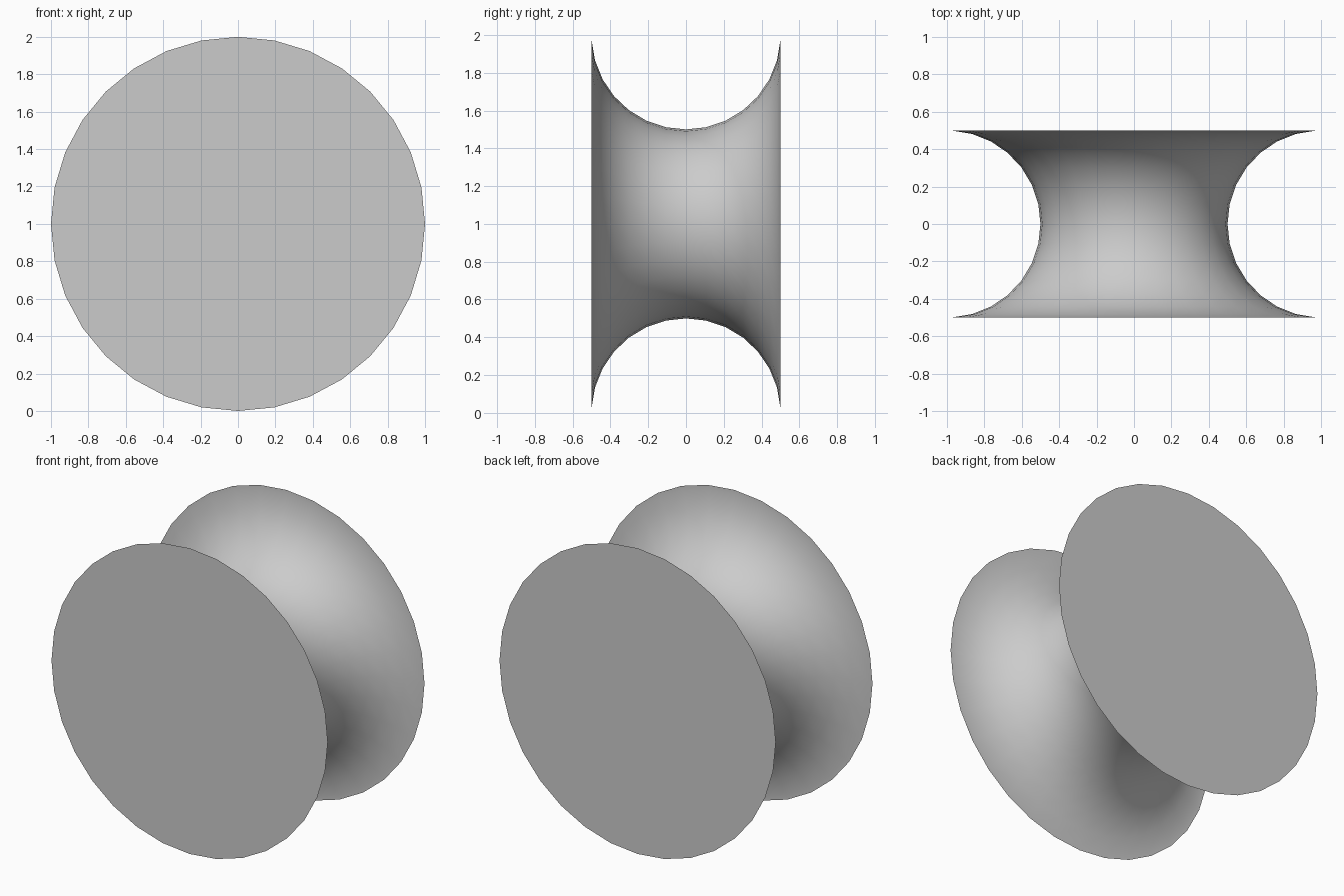
import bpy, bmesh
from math import sin, cos, pi, radians

if "Cube" in bpy.data.objects:
    bpy.data.objects.remove(bpy.data.objects["Cube"])

SIDES = 32
STEP = radians(12.4)

# Concave quarter-round profile, mirrored about the waist: (radius, y)
half = [(1 - 0.5 * cos(i * STEP), 0.5 * sin(i * STEP)) for i in range(8)] + [(1.0, 0.5)]
profile = [(r, -y) for r, y in reversed(half[1:])] + half

# Spin the profile round the y axis and cap both ends
bm = bmesh.new()
rings = [[bm.verts.new((r * sin(2 * pi * k / SIDES), y, 1 + r * cos(2 * pi * k / SIDES)))
          for k in range(SIDES)] for r, y in profile]
for a, b in zip(rings, rings[1:]):
    for k in range(SIDES):
        n = (k + 1) % SIDES
        bm.faces.new((a[k], a[n], b[n], b[k]))
bm.faces.new(rings[0])
bm.faces.new(rings[-1])
bmesh.ops.recalc_face_normals(bm, faces=bm.faces)

mesh = bpy.data.meshes.new("spool")
bm.to_mesh(mesh)
bm.free()
spool = bpy.data.objects.new("spool", mesh)
bpy.context.collection.objects.link(spool)

# Smooth waist, crisp rims
bpy.context.view_layer.objects.active = spool
spool.select_set(True)
bpy.ops.object.shade_smooth_by_angle(angle=radians(40))
